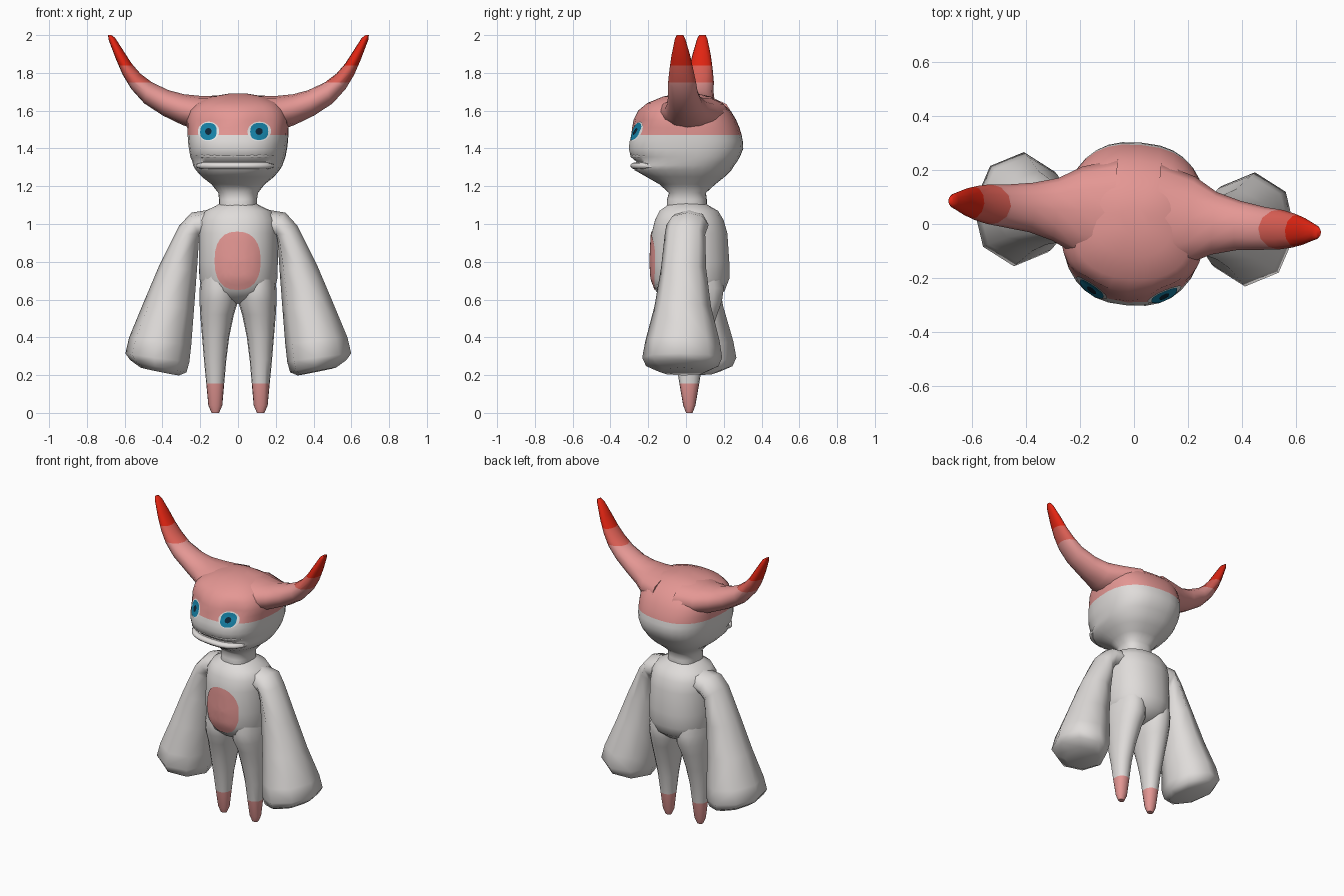
import bpy, bmesh, math
from mathutils import Matrix, Vector
from mathutils.bvhtree import BVHTree

if "Cube" in bpy.data.objects:
    bpy.data.objects.remove(bpy.data.objects["Cube"])

TURN = Matrix.Rotation(math.radians(-5), 4, 'Z')  # upper body is turned slightly


def material(name, r, g, b):
    m = bpy.data.materials.new(name)
    m.diffuse_color = (r, g, b, 1)
    m.use_nodes = True
    m.node_tree.nodes["Principled BSDF"].inputs["Base Color"].default_value = m.diffuse_color
    return m


WHITE = material("soft white", .74, .715, .70)
PINK = material("pink", .78, .31, .295)
CORAL = material("coral", .72, .115, .09)
RED = material("bright red", .76, .018, .006)
EYEWHITE = material("eye white", .80, .80, .80)
BLUE = material("iris blue", .008, .23, .40)
DARK = material("pupil dark", .004, .02, .04)


def spow(v, e):
    return math.copysign(abs(v) ** e, v)


def finish(name, bm, bands, turned=True):
    """bands: [(material, upper height), ...] from the bottom up; cuts and colours by height."""
    for _, z in bands[:-1]:
        bmesh.ops.bisect_plane(bm, geom=bm.verts[:] + bm.edges[:] + bm.faces[:],
                               plane_co=(0, 0, z), plane_no=(0, 0, 1))
    for f in bm.faces:
        z = f.calc_center_median().z
        f.material_index = next(i for i, b in enumerate(bands) if z < b[1])
    tree = BVHTree.FromBMesh(bm)
    if turned:
        bm.transform(TURN)
    me = bpy.data.meshes.new(name)
    bm.to_mesh(me)
    bm.free()
    for m, _ in bands:
        me.materials.append(m)
    me.polygons.foreach_set("use_smooth", [True] * len(me.polygons))
    me.set_sharp_from_angle(angle=math.radians(65))
    bpy.context.collection.objects.link(bpy.data.objects.new(name, me))
    return tree


def loft(name, rings, bands, sides=12, p=2.0, sign=1, turned=True, sculpt=None):
    """Each ring: two opposite points (x, z, x, z), then front y and back y."""
    bm = bmesh.new()
    loops = []
    for x1, z1, x2, z2, yf, yb in rings:
        loop = []
        for i in range(sides):
            a = 2 * math.pi * i / sides
            c, s = spow(math.cos(a), 2 / p), spow(math.sin(a), 2 / p)
            x = (x1 + x2) / 2 + c * (x2 - x1) / 2
            z = (z1 + z2) / 2 + c * (z2 - z1) / 2
            loop.append(bm.verts.new((sign * x, (yf + yb) / 2 + s * (yb - yf) / 2, z)))
        loops.append(loop)
    for a, b in zip(loops, loops[1:]):
        for i in range(sides):
            j = (i + 1) % sides
            bm.faces.new((a[i], a[j], b[j], b[i]))
    bm.faces.new(loops[0])
    bm.faces.new(loops[-1])
    bmesh.ops.recalc_face_normals(bm, faces=bm.faces[:])
    if sculpt:
        for v in bm.verts:
            sculpt(v.co)
    return finish(name, bm, bands, turned)


def even(rows):
    """Symmetric rings from (half width, z, front y, back y)."""
    return [(-h, z, h, z, yf, yb) for h, z, yf, yb in rows]


def plate(name, tree, cx, cz, rx, rz, lift, mat, p=2.0, sides=24, steps=6):
    """Thin patch laid on the front of a part."""
    def on_surface(x, z):
        hit = tree.ray_cast(Vector((x, -2, z)), Vector((0, 1, 0)))[0]
        return bm.verts.new((x, (hit.y if hit else -.25) - lift, z))
    bm = bmesh.new()
    mid = on_surface(cx, cz)
    prev = None
    for k in range(1, steps + 1):
        t = k / steps
        ring = []
        for i in range(sides):
            a = 2 * math.pi * i / sides
            ring.append(on_surface(cx + t * rx * spow(math.cos(a), 2 / p),
                                   cz + t * rz * spow(math.sin(a), 2 / p)))
        for i in range(sides):
            j = (i + 1) % sides
            if prev:
                bm.faces.new((prev[i], ring[i], ring[j], prev[j]))
            else:
                bm.faces.new((mid, ring[i], ring[j]))
        prev = ring
    finish(name, bm, [(mat, 9)])


def eye_sockets(co):
    """Press shallow hollows above the eyes so they tilt upwards."""
    if co.y < -.1:
        d = ((abs(co.x) - .15) / .08) ** 2 + ((co.z - 1.54) / .06) ** 2
        co.y += .035 * math.exp(-d)


# Head with chin, mouth groove and pink cap
head = loft("head", even([
    (.10, 1.08, -.10, .11), (.10, 1.13, -.10, .11), (.105, 1.165, -.09, .105),
    (.14, 1.21, -.14, .155), (.19, 1.25, -.21, .205), (.22, 1.285, -.272, .24),
    (.235, 1.31, -.28, .255), (.24, 1.33, -.262, .27), (.25, 1.355, -.292, .285),
    (.258, 1.40, -.303, .303), (.263, 1.44, -.298, .30), (.265, 1.475, -.291, .293),
    (.267, 1.51, -.287, .282), (.268, 1.55, -.28, .265), (.255, 1.60, -.255, .235),
    (.22, 1.64, -.205, .19), (.14, 1.675, -.12, .13), (.05, 1.69, -.04, .06)]),
    [(WHITE, 1.47), (PINK, 9)], sides=32, p=2.5, sculpt=eye_sockets)

# Lips: two thin rolls across the front of the head
for name, z, r in (("upper_lip", 1.36, .012), ("lower_lip", 1.308, .018)):
    rows = []
    for k in range(-6, 7):
        x = .205 * k / 6
        y = -.282 * (1 - (abs(x) / .245) ** 2.6) ** (1 / 2.6)
        h = r * (.5 if abs(k) == 6 else 1)
        rows.append((x, z - h, x, z + h, y - .012, y + .04))
    loft(name, rows, [(WHITE, 9)], sides=10)

# Torso
torso = loft("torso", even([
    (.08, 1.12, -.08, .09), (.12, 1.095, -.105, .125), (.175, 1.07, -.14, .17),
    (.205, 1.02, -.165, .20), (.21, .95, -.183, .22), (.21, .80, -.19, .23),
    (.207, .71, -.185, .23), (.19, .645, -.16, .205), (.13, .60, -.11, .15),
    (.05, .58, -.05, .09)]),
    [(WHITE, 9)], sides=24, p=2.2)
plate("chest_patch", torso, .012, .805, .122, .155, .005, PINK, p=2.4)

HORN = [
    (.08, 1.50, .08, 1.68, -.17, .235), (.22, 1.495, .20, 1.678, -.13, .195),
    (.30, 1.525, .29, 1.687, -.088, .145), (.40, 1.573, .37, 1.708, -.064, .12),
    (.50, 1.638, .46, 1.75, -.054, .105), (.57, 1.715, .52, 1.795, -.047, .10),
    (.615, 1.79, .568, 1.85, -.036, .09), (.65, 1.87, .61, 1.915, -.022, .077),
    (.69, 1.975, .655, 1.985, 0, .055), (.693, 2.0, .675, 2.0, .01, .045)]
ARM = [
    (.14, .93, .16, 1.075, -.07, .13), (.20, .93, .25, 1.06, -.085, .14),
    (.21, .90, .315, .99, -.09, .125), (.22, .75, .42, .78, -.105, .135),
    (.235, .55, .505, .58, -.135, .165), (.25, .36, .58, .40, -.18, .215),
    (.26, .27, .60, .315, -.195, .23), (.275, .215, .575, .28, -.175, .21),
    (.315, .198, .52, .24, -.11, .145)]
LEG = [
    (.02, .76, .19, .76, -.14, .18), (.0, .66, .203, .66, -.155, .20),
    (.0, .59, .204, .59, -.145, .19), (.022, .52, .20, .52, -.115, .165),
    (.047, .40, .19, .40, -.085, .125), (.062, .28, .18, .28, -.055, .09),
    (.073, .155, .168, .155, -.035, .07), (.083, .04, .157, .04, -.015, .05),
    (.10, 0, .14, 0, 0, .035)]

# Paired parts; the legs stay planted straight
for side, s in (("right", 1), ("left", -1)):
    loft(side + "_horn", HORN, [(PINK, 1.75), (CORAL, 1.84), (RED, 9)], 12, 2, s)
    loft(side + "_arm", ARM, [(WHITE, 9)], 8, 2, s)
    loft(side + "_leg", LEG, [(PINK, .155), (WHITE, 9)], 16, 2.2, s, turned=False)
    plate(side + "_eye_white", head, s * .135, 1.49, .06, .052, .004, EYEWHITE)
    plate(side + "_iris", head, s * .135, 1.49, .046, .045, .007, BLUE, p=2.5)
    plate(side + "_pupil", head, s * .135, 1.49, .018, .018, .0095, DARK)
